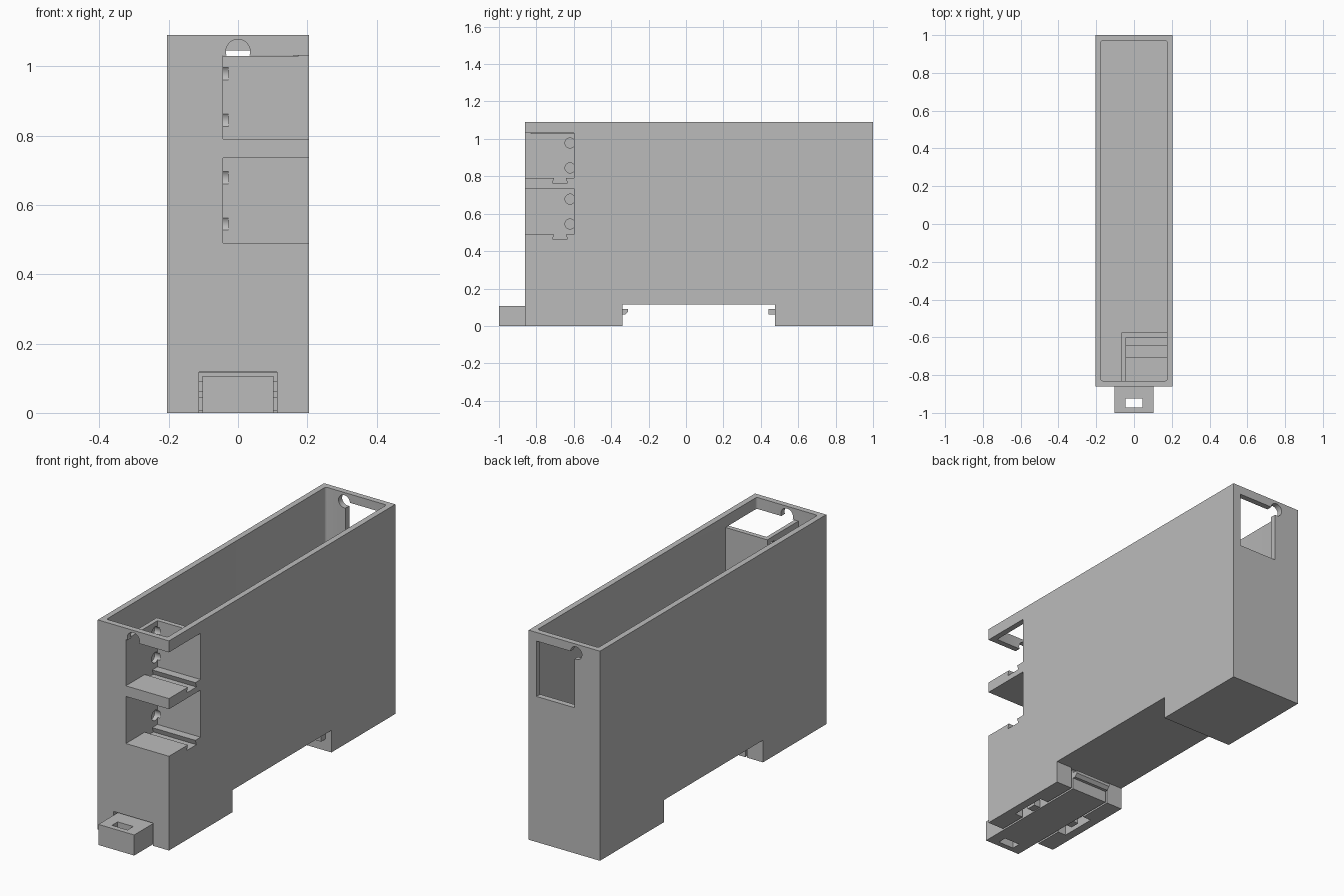
import bpy
import bmesh
from math import radians
from mathutils import Matrix, Vector

cube = bpy.data.objects.get("Cube")
if cube:
    bpy.data.objects.remove(cube, do_unlink=True)

# One plain grey plastic
GREY = (0.5, 0.5, 0.5, 1)
plastic = bpy.data.materials.new("grey_plastic")
plastic.use_nodes = True
plastic.diffuse_color = GREY
plastic.node_tree.nodes["Principled BSDF"].inputs["Base Color"].default_value = GREY


def finish(name, bm):
    bmesh.ops.recalc_face_normals(bm, faces=bm.faces)
    mesh = bpy.data.meshes.new(name)
    bm.to_mesh(mesh)
    bm.free()
    mesh.materials.append(plastic)
    obj = bpy.data.objects.new(name, mesh)
    bpy.context.collection.objects.link(obj)
    return obj


def prism(name, profile, x0, x1):
    """Side profile of (y, z) points, extruded along x."""
    bm = bmesh.new()
    face = bm.faces.new([bm.verts.new((x0, y, z)) for y, z in profile])
    new = bmesh.ops.extrude_face_region(bm, geom=[face])["geom"]
    bmesh.ops.translate(bm, vec=(x1 - x0, 0, 0),
                        verts=[v for v in new if isinstance(v, bmesh.types.BMVert)])
    return finish(name, bm)


def box(name, x0, x1, y0, y1, z0, z1):
    return prism(name, [(y0, z0), (y1, z0), (y1, z1), (y0, z1)], x0, x1)


def rod(name, centre, axis, radius, length):
    turn = Vector((0, 0, 1)).rotation_difference(Vector(axis)).to_matrix().to_4x4()
    bm = bmesh.new()
    bmesh.ops.create_cone(bm, cap_ends=True, segments=32, radius1=radius, radius2=radius,
                          depth=length, matrix=Matrix.Translation(centre) @ turn)
    return finish(name, bm)


def combine(target, other, operation="DIFFERENCE"):
    mod = target.modifiers.new("combine", "BOOLEAN")
    mod.operation = operation
    mod.solver = "EXACT"
    mod.object = other
    bpy.context.view_layer.objects.active = target
    bpy.ops.object.modifier_apply(modifier=mod.name)
    bpy.data.objects.remove(other, do_unlink=True)


# Tall narrow housing with the rail recess underneath
housing = prism("housing", [(-0.86, 0), (-0.34, 0), (-0.34, 0.115), (0.475, 0.115),
                            (0.475, 0), (1, 0), (1, 1.09), (-0.86, 1.09)], -0.205, 0.205)

# Open-topped cavity with softened corners
cavity = box("cavity", -0.175, 0.175, -0.83, 0.97, 0.15, 1.2)
bm = bmesh.new()
bm.from_mesh(cavity.data)
upright = [e for e in bm.edges if abs(e.verts[0].co.z - e.verts[1].co.z) > 0.5]
bmesh.ops.bevel(bm, geom=upright, offset=0.01, segments=3, profile=0.5, affect="EDGES")
bm.to_mesh(cavity.data)
bm.free()
combine(housing, cavity)

# Terminal bay: a block in the front corner, hollowed by two slotted pockets
combine(housing, box("terminal_block", -0.065, 0.19, -0.845, -0.575, 0.435, 1.03), "UNION")
for floor, top in ((0.79, 1.0305), (0.49, 0.735)):
    pocket = prism("pocket", [(-0.95, floor), (-0.705, floor), (-0.714, floor - 0.026),
                              (-0.634, floor - 0.026), (-0.643, floor), (-0.6, floor),
                              (-0.6, top), (-0.95, top)], -0.043, 0.3)
    combine(housing, pocket)
    for rise in (0.055, 0.188):
        combine(housing, rod("wire_hole", (-0.058, -0.62, floor + rise), (1, 0, 0), 0.027, 0.06))

# Cable notch at the front, window and cable notch at the back
combine(housing, rod("front_notch", (0, -0.86, 1.043), (0, 1, 0), 0.035, 0.12))
combine(housing, box("window", -0.06, 0.16, 0.93, 1.1, 0.757, 1.045))
combine(housing, rod("back_notch", (-0.068, 1, 1.043), (0, 1, 0), 0.033, 0.12))

# Channel for the sliding clip, with a latch recess on each side
combine(housing, box("channel", -0.113, 0.113, -0.95, -0.338, -0.1, 0.118))
for side in (-1, 1):
    x0, x1 = sorted((side * 0.1, side * 0.16))
    combine(housing, box("latch_recess", x0, x1, -0.71, -0.52, -0.1, 0.05))

# Fixed rail hook on the rear foot
box("rear_hook", -0.17, 0.17, 0.44, 0.478, 0.06, 0.09)

# Sliding clip with pull tab slot, bevelled hook and latch teeth
clip = box("sliding_clip", -0.103, 0.103, -1, -0.34, 0, 0.107)
combine(clip, box("tab_slot", -0.045, 0.045, -0.972, -0.925, -0.1, 0.2))
prism("clip_hook", [(-0.345, 0.06), (-0.325, 0.06), (-0.31, 0.075),
                    (-0.31, 0.09), (-0.345, 0.09)], -0.103, 0.103)
for side, word in ((-1, "right"), (1, "left")):
    x0, x1 = sorted((side * 0.1, side * 0.14))
    box(f"{word}_latch_tooth", x0, x1, -0.64, -0.59, 0.005, 0.045)

# Flat faces, smooth only around the round holes
bpy.ops.object.select_all(action="DESELECT")
housing.select_set(True)
bpy.context.view_layer.objects.active = housing
bpy.ops.object.shade_smooth_by_angle(angle=radians(30))
